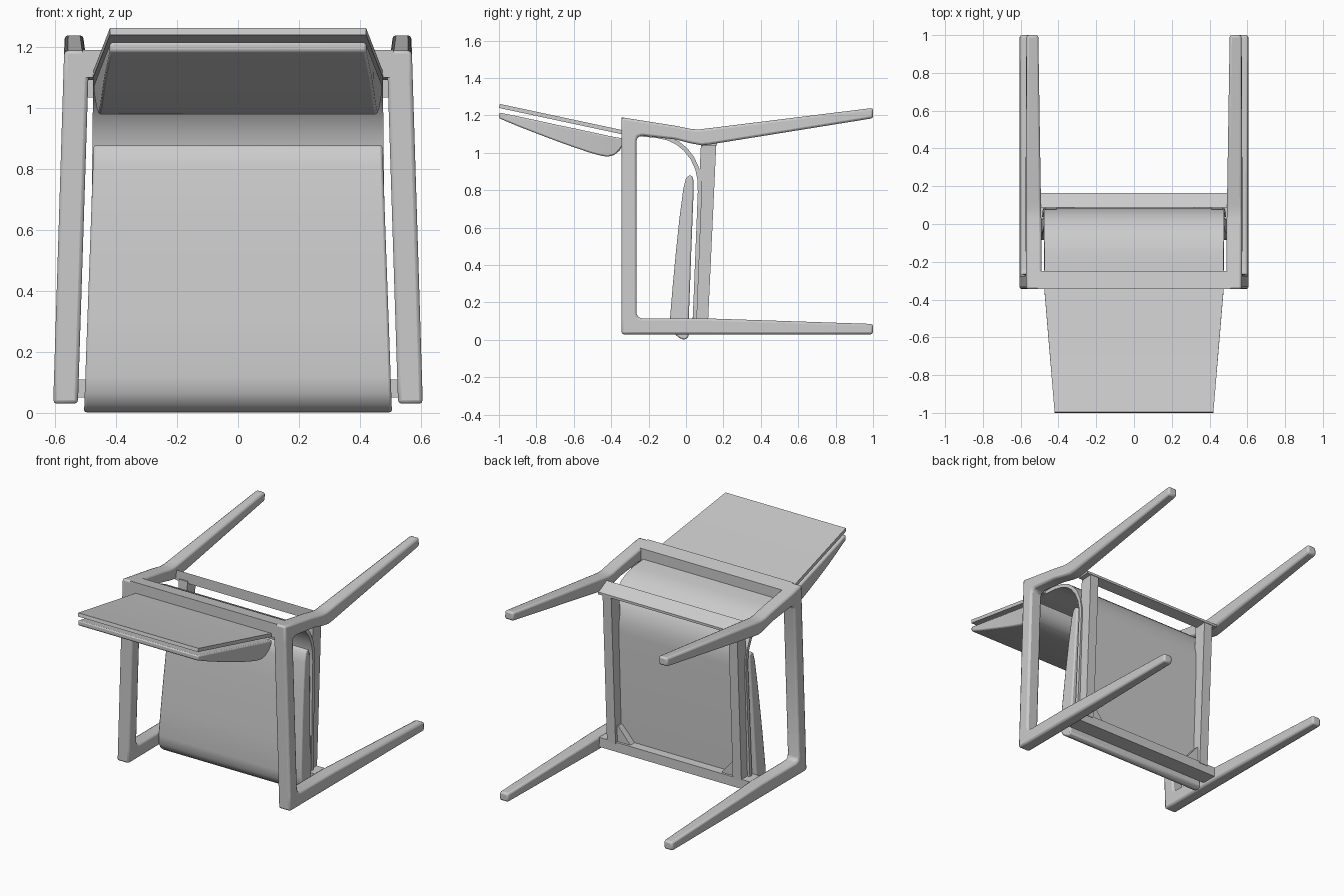
import bpy, bmesh, math


def strip(name, pairs, x_in, x_out, bevel=0.008, mirror=False):
    """Solid made from (y, z, y, z) edge pairs, spanning x_in(y, z) to x_out(y, z)."""
    bm = bmesh.new()
    rings = []
    for ya, za, yb, zb in pairs:
        corners = [(x_in, ya, za), (x_out, ya, za), (x_out, yb, zb), (x_in, yb, zb)]
        rings.append([bm.verts.new((f(y, z), y, z)) for f, y, z in corners])
    for a, b in zip(rings, rings[1:]):
        for i in range(4):
            j = (i + 1) % 4
            bm.faces.new((a[i], a[j], b[j], b[i]))
    bm.faces.new(rings[0])
    bm.faces.new(rings[-1])
    bmesh.ops.remove_doubles(bm, verts=bm.verts, dist=1e-5)
    bmesh.ops.recalc_face_normals(bm, faces=bm.faces)
    mesh = bpy.data.meshes.new(name)
    bm.to_mesh(mesh)
    bm.free()
    obj = bpy.data.objects.new(name, mesh)
    bpy.context.collection.objects.link(obj)
    bpy.ops.object.select_all(action='DESELECT')
    obj.select_set(True)
    bpy.context.view_layer.objects.active = obj
    bpy.ops.object.shade_smooth_by_angle(angle=math.radians(35))
    if bevel:
        mod = obj.modifiers.new("soft_edges", 'BEVEL')
        mod.width, mod.segments = bevel, 2
        mod.limit_method, mod.angle_limit = 'ANGLE', math.radians(40)
    if mirror:
        obj.modifiers.new("other_side", 'MIRROR')
    return obj


def centred(name, pairs, half, bevel=0.008):
    return strip(name, pairs, lambda y, z: -half(y, z), half, bevel)


def const(v):
    return lambda y, z: v


def offset(path, dist):
    """Turn an open (y, z) path into edge pairs of the given thickness."""
    out = []
    for i, (y, z) in enumerate(path):
        y0, z0 = path[max(i - 1, 0)]
        y1, z1 = path[min(i + 1, len(path) - 1)]
        d = math.hypot(y1 - y0, z1 - z0)
        out.append((y, z, y + (z1 - z0) / d * dist, z - (y1 - y0) / d * dist))
    return out


# Side frames: front leg, arm post and rear leg in one bent piece
strip("side_frame", [
    (1.0, 0.03, 1.0, 0.085), (0.1, 0.03, 0.1, 0.115), (-0.27, 0.03, -0.235, 0.115),
    (-0.345, 0.03, -0.258, 0.122), (-0.345, 0.12, -0.265, 0.145),
    (-0.345, 1.08, -0.265, 1.065), (-0.345, 1.19, -0.258, 1.085),
    (-0.25, 1.175, -0.235, 1.092), (-0.06, 1.145, -0.06, 1.072),
    (0.03, 1.127, 0.03, 1.05), (0.07, 1.125, 0.085, 1.04), (0.11, 1.13, 0.13, 1.045),
    (1.0, 1.24, 1.0, 1.185)],
    lambda y, z: 0.526 - 0.032 * z + 0.02 * max(y, 0),
    lambda y, z: 0.607 - 0.031 * z, 0.012, mirror=True)

# Bent plywood shell running from backrest to seat
path = [(-1.0, 1.24), (-0.345, 1.1), (-0.25, 1.088), (-0.16, 1.08), (-0.10, 1.067),
        (-0.05, 1.043), (-0.01, 1.01), (0.025, 0.965), (0.05, 0.91), (0.062, 0.85),
        (0.063, 0.79), (0.035, 0.08)]


def shell_half(y, z):
    return 0.42 + 0.055 * (y + 1) / 0.655 if y < -0.345 else 0.475 + 0.012 * (1.1 - z)


centred("bent_shell", offset(path, -0.022), shell_half, 0)

# Backrest cushion below the shell
centred("back_cushion", [
    (-1.0, 1.216, -1.0, 1.185), (-0.9, 1.195, -0.9, 1.143), (-0.8, 1.174, -0.8, 1.104),
    (-0.7, 1.152, -0.7, 1.066), (-0.6, 1.131, -0.6, 1.03), (-0.52, 1.114, -0.52, 1.003),
    (-0.46, 1.101, -0.46, 0.986), (-0.42, 1.092, -0.42, 0.979),
    (-0.385, 1.085, -0.385, 0.988), (-0.355, 1.08, -0.355, 1.012),
    (-0.335, 1.077, -0.335, 1.05)],
    lambda y, z: 0.42 + 0.055 * (y + 1) / 0.655 - 0.1 * max(1.09 - z, 0))

# Seat cushion
centred("seat_cushion", [
    (0.015, 0.88, 0.036, 0.875), (-0.001, 0.862, 0.04, 0.85), (-0.014, 0.81, 0.041, 0.8),
    (-0.035, 0.65, 0.035, 0.65), (-0.054, 0.47, 0.028, 0.47), (-0.07, 0.3, 0.022, 0.3),
    (-0.085, 0.12, 0.015, 0.12), (-0.08, 0.065, 0.013, 0.08), (-0.06, 0.03, 0.013, 0.06),
    (-0.035, 0.01, 0.013, 0.04), (-0.01, 0.0, 0.012, 0.012)],
    lambda y, z: 0.505 - 0.036 * z)

# Cross members between the side frames
centred("top_crossbar", [(-0.345, 1.19, -0.345, 1.1), (-0.25, 1.175, -0.25, 1.092)],
        const(0.51), 0)
centred("rear_rail", [(0.088, 1.1, 0.088, 1.035), (0.165, 1.055, 0.165, 1.04)],
        const(0.5), 0)
centred("front_rail", [(0.015, 0.11, 0.015, 0.05), (0.115, 0.11, 0.115, 0.05)],
        const(0.53), 0)

# Seat side rails
strip("seat_side_rail", [(0.035, 0.1, 0.118, 0.1), (0.08, 1.05, 0.162, 1.05)],
      const(0.41), const(0.47), 0, mirror=True)

# Triangular corner braces
strip("corner_brace", [(0.04, 0.1, 0.1, 0.1), (0.042, 0.21, 0.102, 0.21)],
      lambda y, z: 0.31 + (z - 0.1) * 0.85, const(0.42), 0, mirror=True)
